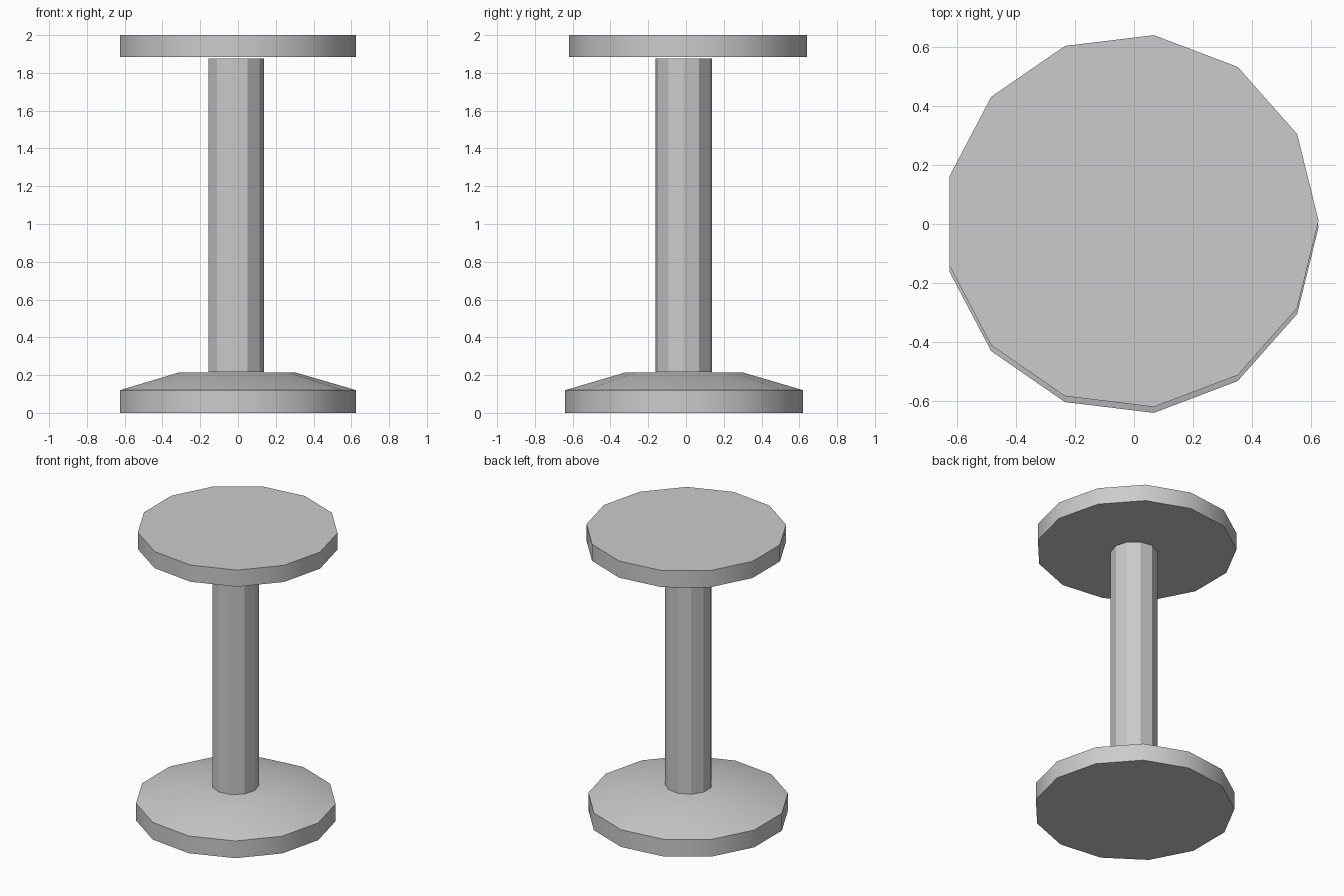
import bpy, bmesh, math

if "Cube" in bpy.data.objects:
    bpy.data.objects.remove(bpy.data.objects["Cube"])


def lathe(name, sides, centre, profile, smooth):
    """Stack of rings (radius, z) with a corner on +x, capped at both ends."""
    bm = bmesh.new()
    rings = []
    for r, z in profile:
        rings.append([bm.verts.new((centre[0] + r * math.cos(2 * math.pi * i / sides),
                                    centre[1] + r * math.sin(2 * math.pi * i / sides), z))
                      for i in range(sides)])
    for a, b in zip(rings, rings[1:]):
        for i in range(sides):
            j = (i + 1) % sides
            bm.faces.new((a[i], a[j], b[j], b[i]))
    bm.faces.new(rings[0][::-1])
    bm.faces.new(rings[-1])
    mesh = bpy.data.meshes.new(name)
    bm.to_mesh(mesh)
    bm.free()
    obj = bpy.data.objects.new(name, mesh)
    bpy.context.collection.objects.link(obj)
    if smooth:
        bpy.ops.object.select_all(action='DESELECT')
        obj.select_set(True)
        bpy.context.view_layer.objects.active = obj
        bpy.ops.object.shade_smooth_by_angle(angle=math.radians(30))
    return obj


# Base: disc with a sloping shoulder
lathe("base", 13, (-0.009, -0.010), [(0.635, 0), (0.635, 0.12), (0.31, 0.215)], True)

# Stem: faceted column, just short of the seat
lathe("stem", 11, (-0.012, -0.012), [(0.15, 0.216), (0.15, 1.876)], False)

# Seat: flat disc
lathe("seat", 13, (-0.009, 0.010), [(0.635, 1.884), (0.635, 2.0)], True)
